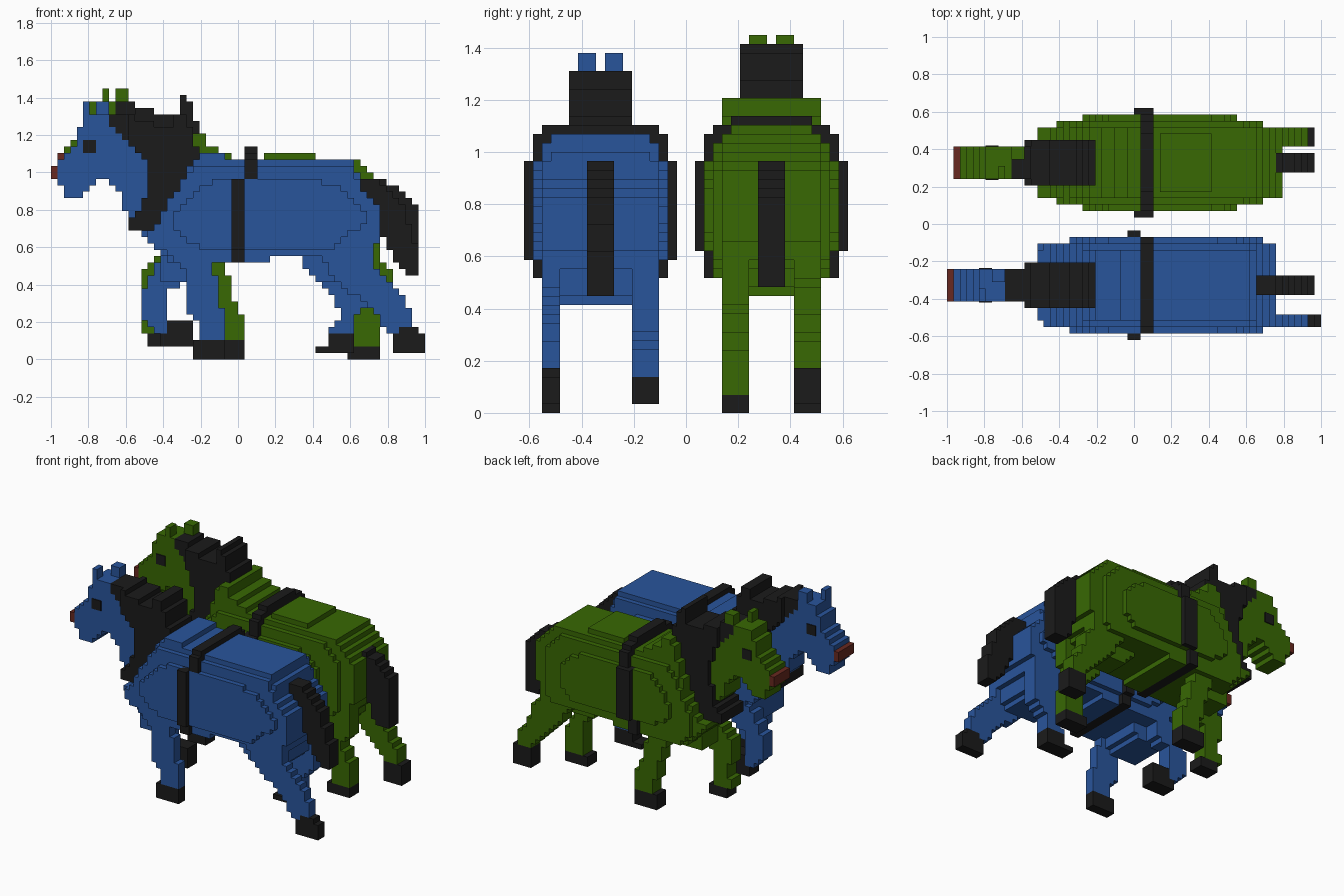
import bpy
import bmesh

UNIT = 1 / 29  # edge of one cube cell

if "Cube" in bpy.data.objects:
    bpy.data.objects.remove(bpy.data.objects["Cube"], do_unlink=True)


def make_material(name, red, green, blue):
    material = bpy.data.materials.new(name)
    colour = (red, green, blue, 1)
    material.diffuse_color = colour
    material.use_nodes = True
    shader = material.node_tree.nodes["Principled BSDF"]
    shader.inputs["Base Color"].default_value = colour
    return material


blue_coat = make_material("blue coat", 0.022, 0.09, 0.33)
green_coat = make_material("green coat", 0.04, 0.14, 0.001)
charcoal = make_material("charcoal", 0.011, 0.011, 0.011)
muzzle_red = make_material("muzzle red", 0.14, 0.022, 0.014)


def inside(outline, x, z):
    """Even-odd test of a point against a side outline."""
    result = False
    previous_x, previous_z = outline[-1]
    for px, pz in outline:
        if (pz > z) != (previous_z > z):
            if x < px + (previous_x - px) * (z - pz) / (previous_z - pz):
                result = not result
        previous_x, previous_z = px, pz
    return result


def rect(left, right, low, high):
    return [(left, low), (right, low), (right, high), (left, high)]


class Builder:
    """Builds stepped parts of one animal from side outlines."""

    def __init__(self, prefix, side, coat):
        self.prefix, self.side, self.coat = prefix, side, coat

    def part(self, name, outline, near, far, material=None, shift=(0, 0)):
        dx, dz = shift
        outline = [(x + dx, z + dz) for x, z in outline]
        columns = range(min(p[0] for p in outline), max(p[0] for p in outline))
        rows = range(min(p[1] for p in outline), max(p[1] for p in outline))
        cells = {(i, k) for i in columns for k in rows
                 if inside(outline, i + 0.51, k + 0.513)}
        bm = bmesh.new()
        corners = {}

        def corner(i, w, k):
            key = (i, w, k)
            if key not in corners:
                corners[key] = bm.verts.new(
                    ((i - 29) * UNIT, self.side * w * UNIT, k * UNIT))
            return corners[key]

        for i, k in cells:
            ring = [(i, k), (i + 1, k), (i + 1, k + 1), (i, k + 1)]
            for w in (near, far):
                bm.faces.new([corner(a, w, b) for a, b in ring])
            neighbours = [(i, k - 1), (i + 1, k), (i, k + 1), (i - 1, k)]
            for n, neighbour in enumerate(neighbours):
                if neighbour not in cells:
                    (a, b), (c, d) = ring[n], ring[(n + 1) % 4]
                    bm.faces.new([corner(a, near, b), corner(c, near, d),
                                  corner(c, far, d), corner(a, far, b)])
        bmesh.ops.recalc_face_normals(bm, faces=bm.faces)
        bmesh.ops.dissolve_limit(bm, angle_limit=0.01, verts=bm.verts, edges=bm.edges)
        mesh = bpy.data.meshes.new(self.prefix + "_" + name)
        bm.to_mesh(mesh)
        bm.free()
        mesh.materials.append(material or self.coat)
        obj = bpy.data.objects.new(mesh.name, mesh)
        bpy.context.collection.objects.link(obj)

    def leg(self, name, span, outline, hoof):
        self.part(name + "_leg", outline, *span)
        self.part(name + "_hoof", hoof, *span, charcoal)


def build_common(horse, head_shift):
    # central barrel
    horse.part("body_core", [
        (14, 20), (16, 20), (20, 27), (23, 32), (27, 32), (27, 31), (47, 31), (48, 27),
        (51, 24), (51, 19), (50, 16), (34, 16), (34, 15), (30, 15), (30, 16), (28, 16),
        (28, 15), (19, 15), (16, 17)], 4, 15)

    # head with muzzle tip, eyes and forelock
    horse.part("head", [
        (1, 27), (2, 27), (2, 25), (4, 25), (7, 28), (9, 28), (11, 25), (12, 22), (15, 22),
        (16, 30), (12, 34), (9, 36), (9, 38), (5, 38), (5, 36), (4, 36), (4, 34), (3, 32),
        (1, 31)], 7, 12, shift=head_shift)
    horse.part("forelock", [(9, 38), (12, 38), (12, 34), (9, 36)], 7, 12, charcoal, head_shift)
    horse.part("muzzle_tip", rect(0, 1, 28, 30), 7, 12, muzzle_red, head_shift)
    for label, near in (("inner", 6.8), ("outer", 12)):
        horse.part(label + "_eye", rect(5, 7, 32, 34), near, near + 0.2, charcoal, head_shift)

    # girth strap over the back
    horse.part("strap_shoulder", rect(30, 32, 28, 31), 2, 17, charcoal)
    horse.part("strap_top", rect(30, 32, 30, 32), 3, 16, charcoal)


# blue horse
blue = Builder("blue_horse", -1, blue_coat)
build_common(blue, (0, 0))
blue.part("body_middle", [
    (15, 19), (17, 22), (20, 27), (22, 30), (47, 30), (48, 27), (51, 24), (51, 19), (50, 16),
    (34, 16), (34, 15), (30, 15), (30, 16), (28, 16), (28, 15), (20, 15), (17, 17)], 3, 16)
blue.part("body_flank", [
    (19, 22), (23, 27), (26, 28), (40, 28), (44, 27), (49, 23), (49, 21), (45, 19),
    (43, 17), (24, 17), (20, 19)], 2, 17)
blue.part("hips", [(39, 17), (39, 14), (42, 12), (48, 12), (50, 17)], 6, 14)
blue.part("chest", [(17, 17), (17, 13), (18, 12), (23, 12), (24, 14), (25, 17)], 6, 14)
blue.part("strap_side", rect(28, 30, 17, 28), 1, 18, charcoal)
blue.part("strap_bottom", rect(28, 30, 15, 17), 2, 17, charcoal)
blue.part("inner_ear", rect(7, 9, 38, 40), 7, 9)
blue.part("outer_ear", rect(5, 6, 38, 40), 10, 12)
blue.part("mane", [
    (12, 38), (13, 38), (13, 37), (16, 37), (16, 36), (19, 36), (19, 38), (21, 38), (21, 36),
    (22, 36), (22, 34), (23, 33), (23, 32), (20, 27), (16, 20), (12, 20), (12, 22), (14, 23),
    (15, 26), (15, 30), (14, 32), (12, 34)], 6, 13, charcoal)
blue.part("tail", [
    (48, 28), (51, 28), (53, 26), (55, 23), (56, 20), (57, 17), (57, 13), (55, 13),
    (53, 16), (51, 20), (50, 24), (48, 26)], 8, 11, charcoal)
outer, inner = (14, 16), (3, 6)
blue.leg("outer_front", outer, [
    (20, 17), (25, 17), (25, 14), (26, 13), (26, 9), (27, 8), (27, 3), (23, 3), (23, 6),
    (21, 7), (21, 11)],
    rect(22, 27, 0, 3))
blue.leg("inner_front", inner, [
    (17, 16), (16, 14), (15, 12), (14, 11), (14, 7), (15, 6), (17, 4), (18, 4), (18, 11),
    (20, 11), (22, 16)],
    [(17, 2), (22, 2), (22, 6), (18, 6), (18, 4), (17, 4)])
blue.leg("outer_hind", outer, [
    (42, 18), (50, 18), (50, 15), (52, 13), (54, 11), (55, 9), (56, 7), (56, 5), (54, 5),
    (54, 4), (52, 4), (51, 7), (47, 10), (43, 13)],
    [(53, 1), (58, 1), (58, 4), (57, 4), (57, 5), (54, 5), (54, 4), (53, 4)])
blue.leg("inner_hind", inner, [
    (39, 16), (39, 14), (44, 10), (45, 7), (43, 4), (47, 4), (47, 6), (48, 8), (50, 10),
    (50, 16)],
    [(41, 1), (47, 1), (47, 4), (43, 4), (43, 2), (41, 2)])

# green horse
green = Builder("green_horse", 1, green_coat)
build_common(green, (1, 2))
green.part("body_middle", [
    (17, 21), (19, 25), (22, 30), (46, 30), (49, 26), (49, 17), (47, 16), (34, 16), (34, 15),
    (30, 15), (30, 16), (28, 16), (28, 15), (20, 15), (17, 17)], 3, 16)
green.part("body_flank", [
    (21, 22), (24, 27), (26, 28), (40, 28), (43, 27), (45, 24), (45, 21), (43, 18),
    (25, 18), (21, 20)], 2, 17)
green.part("hips", [(39, 17), (39, 15), (42, 13), (48, 13), (50, 17)], 7, 12)
green.part("chest", [(17, 17), (17, 14), (18, 13), (23, 13), (24, 14), (25, 17)], 7, 12)
green.part("withers", [
    (19, 26), (22, 35), (24, 35), (24, 33), (26, 33), (26, 32), (28, 32), (28, 26)], 4, 15)
green.part("rump", [
    (46, 31), (48, 31), (48, 30), (50, 29), (51, 28), (52, 26), (52, 20), (51, 17),
    (44, 17)], 4, 15)
green.part("back_pad", rect(33, 41, 31, 32), 5, 14)
green.part("strap_side", rect(29, 32, 18, 28), 1, 18, charcoal)
green.part("strap_bottom", rect(28, 30, 15, 18), 2, 17, charcoal)
green.part("strap_ridge", rect(30, 32, 32, 33), 5, 14, charcoal)
green.part("inner_ear", rect(8, 9, 40, 42), 7, 9)
green.part("outer_ear", rect(10, 12, 40, 42), 10, 12)
green.part("mane", [
    (13, 40), (14, 39), (16, 39), (16, 38), (19, 38), (20, 39), (20, 41), (21, 41), (22, 39),
    (23, 36), (23, 35), (20, 28), (16, 20), (12, 20), (12, 22), (14, 23), (15, 30), (14, 34),
    (13, 36)], 6, 13, charcoal)
green.part("tail", [
    (51, 28), (53, 27), (55, 26), (56, 25), (57, 23), (57, 14), (54, 14), (52, 20),
    (51, 24)], 8, 11, charcoal)
outer, inner = (12, 15), (4, 7)
green.leg("outer_front", outer, [
    (22, 17), (27, 17), (27, 13), (28, 13), (28, 9), (29, 9), (29, 7), (30, 7), (30, 3),
    (26, 3), (25, 9)],
    rect(25, 30, 0, 3))
green.leg("inner_front", inner, [
    (16, 16), (14, 14), (14, 12), (15, 7), (14, 6), (14, 5), (15, 4), (18, 4), (18, 11),
    (22, 13), (23, 16)],
    rect(15, 19, 2, 4))
green.leg("outer_hind", outer, [
    (43, 18), (51, 18), (51, 16), (53, 13), (54, 10), (56, 7), (56, 5), (53, 5), (51, 8),
    (47, 11)],
    rect(53, 57, 1, 5))
green.leg("inner_hind", inner, [
    (44, 18), (51, 18), (51, 13), (49, 10), (51, 6), (51, 2), (47, 2), (47, 9), (43, 13)],
    rect(46, 51, 0, 2))
